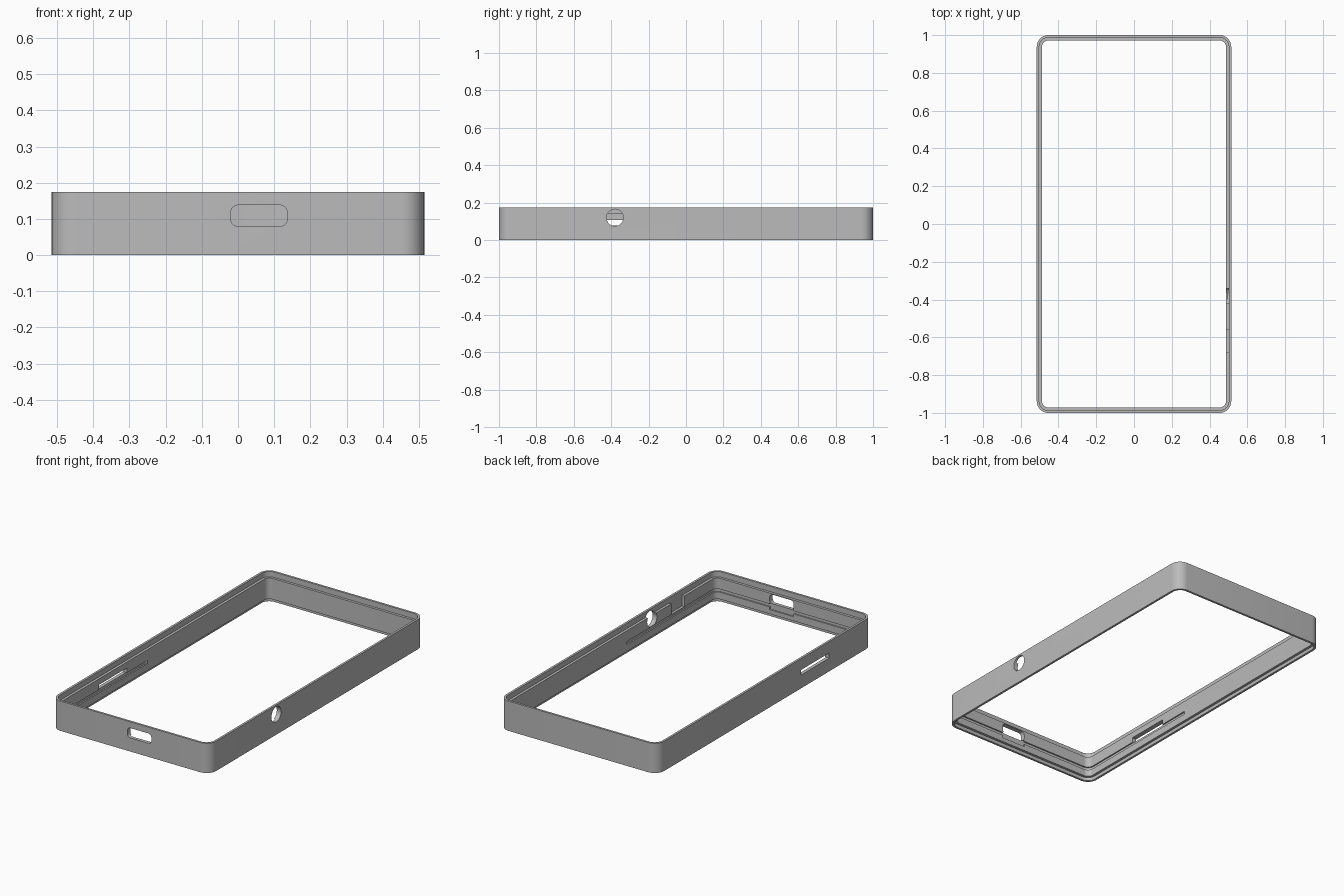
import bpy, bmesh, math
from mathutils import Matrix

if "Cube" in bpy.data.objects:
    bpy.data.objects.remove(bpy.data.objects["Cube"], do_unlink=True)

HX, HY, HEIGHT, RADIUS = 0.515, 1.0, 0.175, 0.062
WALL, RIM = 0.028, 0.013

grey = bpy.data.materials.new("matte grey")
grey.use_nodes = True
grey.diffuse_color = (0.5, 0.5, 0.5, 1)
grey.node_tree.nodes["Principled BSDF"].inputs["Base Color"].default_value = (0.5, 0.5, 0.5, 1)


def outline(hx, hy, r, steps=10):
    """Rounded rectangle, counter-clockwise."""
    pts = []
    for k, (sx, sy) in enumerate([(1, 1), (-1, 1), (-1, -1), (1, -1)]):
        for i in range(steps + 1):
            a = math.pi / 2 * (k + i / steps)
            pts.append((sx * (hx - r) + r * math.cos(a), sy * (hy - r) + r * math.sin(a)))
    return pts


def finish(name, bm):
    bmesh.ops.recalc_face_normals(bm, faces=bm.faces)
    mesh = bpy.data.meshes.new(name)
    bm.to_mesh(mesh)
    bm.free()
    mesh.materials.append(grey)
    obj = bpy.data.objects.new(name, mesh)
    bpy.context.collection.objects.link(obj)
    return obj


def bridge(bm, a, b):
    n = len(a)
    for i in range(n):
        j = (i + 1) % n
        bm.faces.new((a[i], a[j], b[j], b[i]))


def ring(name, profile):
    """Sweep a closed (inset, z) profile around the case outline."""
    bm = bmesh.new()
    loops = [[bm.verts.new((x, y, z)) for x, y in outline(HX - d, HY - d, RADIUS - d)]
             for d, z in profile]
    for i, loop in enumerate(loops):
        bridge(bm, loop, loops[(i + 1) % len(loops)])
    return finish(name, bm)


def prism(name, centre, size, r, rot=Matrix()):
    """Rounded block, used for cutting."""
    bm = bmesh.new()
    pts = outline(size[0] / 2, size[1] / 2, r)
    low, high = [[bm.verts.new((x, y, s * size[2] / 2)) for x, y in pts] for s in (-1, 1)]
    bridge(bm, low, high)
    bm.faces.new(low)
    bm.faces.new(high)
    bm.transform(Matrix.Translation(centre) @ rot)
    obj = finish(name, bm)
    obj.hide_render = True
    return obj


FRONT = Matrix.Rotation(math.pi / 2, 4, 'X')
SIDE = Matrix.Rotation(math.pi / 2, 4, 'Z') @ FRONT

# Frame wall with a stepped ledge at top and bottom
frame = ring("case_frame", [(0, 0), (0, HEIGHT), (RIM, HEIGHT), (RIM, 0.143),
                            (WALL, 0.143), (WALL, 0.02), (RIM, 0.02), (RIM, 0)])

# Openings, board groove and inner reliefs
cutters = [
    prism("port_cutter", (0.058, -0.98, 0.109), (0.156, 0.058, 0.1), 0.02, FRONT),
    prism("round_hole_cutter", (0.5, -0.38, 0.12), (0.09, 0.09, 0.1), 0.0449, SIDE),
    prism("card_slot_cutter", (-0.5, -0.465, 0.093), (0.26, 0.03, 0.1), 0.002, SIDE),
    prism("board_groove_cutter", (0, -0.555, 0.07), (0.99, 0.85, 0.018), 0.04),
    prism("side_pocket_cutter", (0.48, -0.62, 0.122), (0.12, 0.085, 0.046), 0.002, SIDE),
    prism("port_relief_cutter", (0.058, -0.96, 0.065), (0.156, 0.04, 0.04), 0.002, FRONT),
]
bpy.context.view_layer.objects.active = frame
for cutter in cutters:
    mod = frame.modifiers.new(cutter.name, 'BOOLEAN')
    mod.operation = 'DIFFERENCE'
    mod.solver = 'EXACT'
    mod.object = cutter
    bpy.ops.object.modifier_apply(modifier=mod.name)
    bpy.data.objects.remove(cutter, do_unlink=True)

bpy.ops.object.select_all(action='DESELECT')
frame.select_set(True)
bpy.ops.object.shade_smooth_by_angle(angle=math.radians(30))
